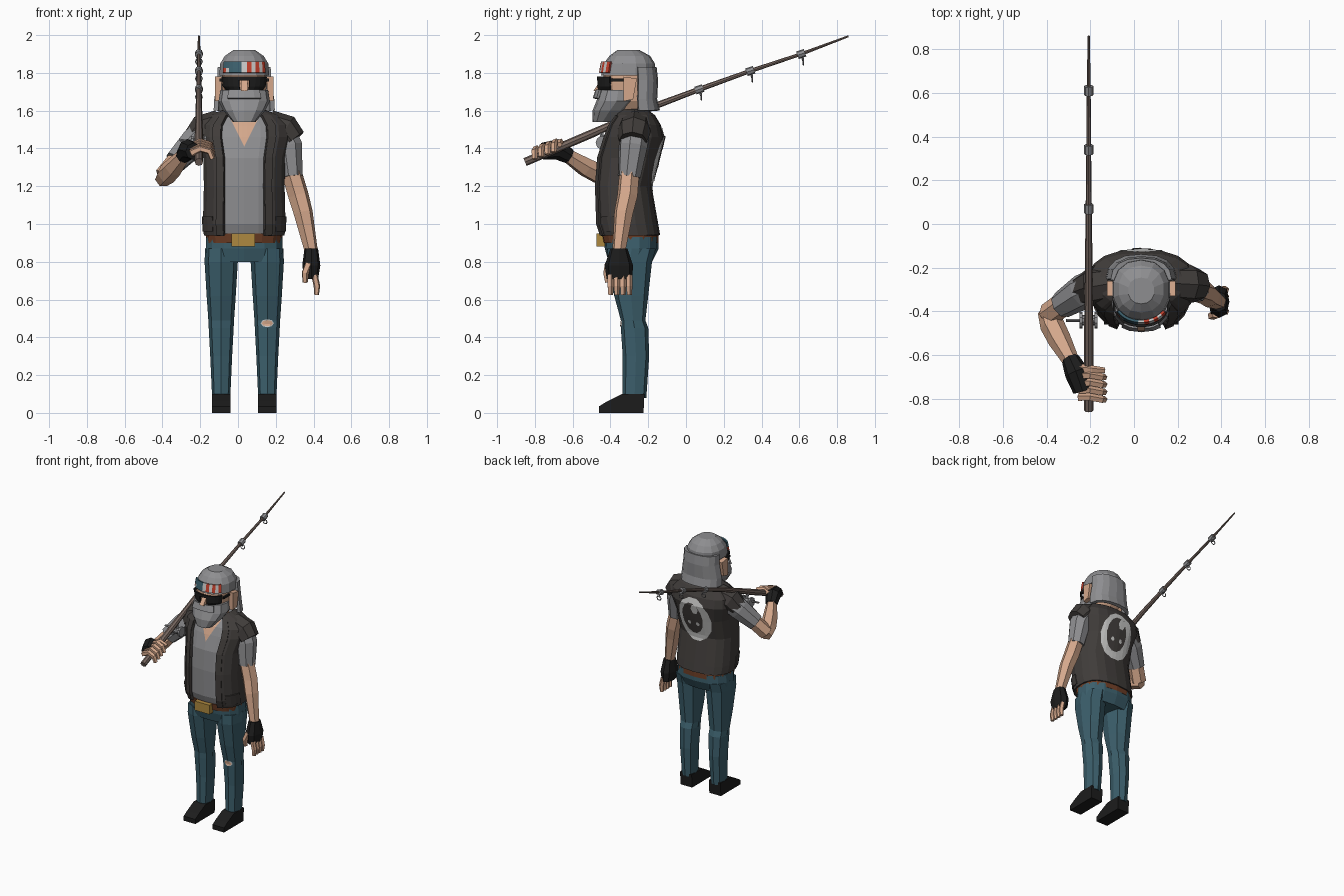
import bpy, bmesh, math
from mathutils import Vector
from mathutils.bvhtree import BVHTree

if "Cube" in bpy.data.objects:
    bpy.data.objects.remove(bpy.data.objects["Cube"])

CX = 0.033   # the body stands a little left of the world centre


def material(name, r, g, b):
    m = bpy.data.materials.new(name)
    m.use_nodes = True
    m.diffuse_color = (r, g, b, 1)
    m.node_tree.nodes["Principled BSDF"].inputs["Base Color"].default_value = (r, g, b, 1)
    return m


SKIN = material("skin", .66, .39, .26)
GREY = material("grey", .27, .27, .28)
VEST = material("charcoal leather", .052, .046, .043)
BLACK = material("black", .012, .012, .012)
DENIM = material("denim blue", .045, .115, .15)
ROD = material("rod brown", .19, .14, .12)
BELT = material("belt brown", .16, .05, .02)
GOLD = material("gold", .42, .25, .05)
RED = material("red", .55, .05, .025)
LIGHT = material("light grey", .58, .58, .57)


def finish(name, bm, mats, thick=0, recalc=True):
    if recalc:
        bmesh.ops.recalc_face_normals(bm, faces=bm.faces)
    me = bpy.data.meshes.new(name)
    bm.to_mesh(me)
    bm.free()
    for m in mats if isinstance(mats, list) else [mats]:
        me.materials.append(m)
    ob = bpy.data.objects.new(name, me)
    bpy.context.collection.objects.link(ob)
    if thick:
        s = ob.modifiers.new("thickness", "SOLIDIFY")
        s.thickness, s.offset = thick, 0
    return ob


def bridge(bm, rows, closed, rule=None):
    n = len(rows[0])
    for j in range(len(rows) - 1):
        for k in range(n if closed else n - 1):
            l = (k + 1) % n
            f = bm.faces.new((rows[j][k], rows[j][l], rows[j + 1][l], rows[j + 1][k]))
            f.material_index = rule(j, k) if rule else 0
    if closed:
        bm.faces.new(rows[0][::-1])
        bm.faces.new(rows[-1])


def surf(name, mats, rings, cx=CX, n=14, a=(0, 360), p=.8, off=0, thick=0, rule=None):
    """Stack of level rings (z, half width, front y, back y); angle 0 is the front."""
    bm, rows = bmesh.new(), []
    closed = a[1] - a[0] == 360
    for z, hw, yf, yb in rings:
        row = []
        for k in range(n if closed else n + 1):
            t = math.radians(a[0] + (a[1] - a[0]) * k / n)
            s, c = math.sin(t), math.cos(t)
            x = cx + (hw + off) * math.copysign(abs(s) ** p, s)
            y = (yf + yb) / 2 - ((yb - yf) / 2 + off) * math.copysign(abs(c) ** p, c)
            row.append(bm.verts.new((x, y, z)))
        rows.append(row)
    bridge(bm, rows, closed, rule)
    return finish(name, bm, mats, thick)


def tube(name, mat, pts, n=6):
    """Tube through points (x, y, z, radius)."""
    bm, rows = bmesh.new(), []
    ps = [Vector(q[:3]) for q in pts]
    prev = rot = None
    for i, q in enumerate(pts):
        d = (ps[min(i + 1, len(ps) - 1)] - ps[max(i - 1, 0)]).normalized()
        rot = prev.rotation_difference(d) @ rot if prev else d.to_track_quat('Z', 'Y')
        prev = d
        angles = [math.tau * k / n for k in range(n)]
        rows.append([bm.verts.new(ps[i] + rot @ Vector((math.cos(t), math.sin(t), 0)) * q[3])
                     for t in angles])
    bridge(bm, rows, True)
    return finish(name, bm, mat)


def prism(name, mat, x0, x1, profile):
    """Side profile (y, z) extruded from x0 to x1."""
    bm = bmesh.new()
    bridge(bm, [[bm.verts.new((x, y, z)) for y, z in profile] for x in (x0, x1)], True)
    return finish(name, bm, mat)


def box(name, mat, x0, x1, y0, y1, z0, z1):
    return prism(name, mat, x0, x1, [(y0, z0), (y1, z0), (y1, z1), (y0, z1)])


def plate(name, mat, outline, target, side, off=.004):
    """Flat (x, z) outline laid on the front (-1) or back (1) of a target."""
    bm = bmesh.new()
    bm.faces.new([bm.verts.new((x, side, z)) for x, z in outline])
    for axis in (0, 2):
        for i in range(80):
            co, no = Vector(), Vector()
            co[axis], no[axis] = -.4 + i * .03, 1
            bmesh.ops.bisect_plane(bm, geom=bm.verts[:] + bm.edges[:] + bm.faces[:],
                                   plane_co=co, plane_no=no)
    tree = BVHTree.FromObject(target, bpy.context.evaluated_depsgraph_get())
    for v in bm.verts[:]:
        hit = tree.ray_cast(v.co, Vector((0, -side, 0)))[0]
        if hit:
            v.co.y = hit.y + side * off
        else:
            bm.verts.remove(v)
    bm.normal_update()
    for f in bm.faces:
        if f.normal.y * side < 0:
            f.normal_flip()
    return finish(name, bm, mat, recalc=False)


def oval(x, z, rx, rz, n=14):
    return [(x + rx * math.cos(math.tau * k / n), z + rz * math.sin(math.tau * k / n))
            for k in range(n)]


# Torso: shirt, open vest with lapels and pockets, belt
TORSO = [(.94, .207, -.455, -.145), (1.0, .212, -.475, -.155), (1.2, .207, -.48, -.19),
         (1.35, .21, -.47, -.15), (1.46, .24, -.435, -.125), (1.52, .235, -.41, -.14),
         (1.57, .185, -.37, -.17), (1.6, .1, -.345, -.21)]
shirt = surf("shirt", GREY, TORSO[:-1], n=20, off=-.016)
vest = surf("vest", VEST, TORSO, n=16, a=(25, 335), thick=.016)
for side, a, b in (("left", (25, 38), (45, 85)), ("right", (322, 335), (275, 315))):
    surf(side + "_lapel", VEST, TORSO[:-1], n=1, a=a, off=.007, thick=.014)
    surf(side + "_pocket", VEST, [(.96, .209, -.46, -.148), (1.04, .211, -.476, -.162)],
         n=3, a=b, off=.008, thick=.01)
surf("belt", BELT, [(.9, .2, -.44, -.145), (.95, .205, -.45, -.145)], n=16)
box("buckle", GOLD, -.035, .09, -.475, -.43, .88, .95)
plate("neck_opening", SKIN, [(CX - .075, 1.56), (CX, 1.41), (CX + .075, 1.56)], shirt, -1)
surf("neck", SKIN, [(1.5, .075, -.37, -.21), (1.68, .06, -.36, -.22)], n=8)

# Round emblem on the back
plate("emblem_rim", LIGHT, oval(CX, 1.34, .135, .175), vest, 1)
plate("emblem_centre", VEST, oval(CX + .01, 1.35, .085, .125), vest, 1, .007)
plate("emblem_crest", LIGHT, oval(CX - .02, 1.43, .03, .04, 6), vest, 1, .009)
for dx in (-.03, .04):
    plate("emblem_eye", LIGHT, oval(CX + dx, 1.31, .014, .016, 8), vest, 1, .009)

# Jeans and shoes
surf("hips", DENIM, [(.8, .2, -.41, -.18), (.87, .208, -.43, -.145), (.93, .205, -.435, -.145)],
     n=14)
LEG = [(.08, .048, -.335, -.21), (.3, .058, -.335, -.195), (.45, .066, -.345, -.2),
       (.49, .068, -.345, -.215), (.62, .077, -.38, -.2), (.8, .088, -.415, -.18),
       (.87, .085, -.415, -.16)]
SHOE = [(-.46, 0), (-.46, .035), (-.42, .06), (-.34, .1), (-.22, .1), (-.225, 0)]
for side, s in (("left", 1), ("right", -1)):
    x = CX + s * .122
    leg = surf(side + "_leg", DENIM, LEG, cx=x, n=8)
    prism(side + "_shoe", BLACK, x - .049, x + .049, SHOE)
    if s > 0:
        plate("knee_tear_edge", LIGHT, oval(x, .475, .035, .022, 8), leg, -1, .003)
        plate("knee_tear", SKIN, oval(x, .475, .03, .016, 8), leg, -1, .006)

# Head, hair and beard
surf("head", SKIN, [(1.58, .07, -.38, -.24), (1.65, .11, -.43, -.2), (1.75, .12, -.44, -.2),
                    (1.84, .115, -.43, -.2)], n=12)
surf("hair_cap", GREY, [(1.785, .135, -.45, -.16), (1.85, .13, -.435, -.165),
                        (1.89, .105, -.405, -.19), (1.92, .06, -.365, -.245)], n=14, p=.9)
surf("hair_back", GREY, [(1.6, .15, -.37, -.15), (1.66, .147, -.36, -.165),
                         (1.76, .13, -.36, -.16), (1.83, .128, -.36, -.168)],
     n=8, a=(92, 268), thick=.025)
surf("beard", GREY, [(1.54, .06, -.495, -.39), (1.6, .11, -.495, -.31), (1.65, .136, -.475, -.26),
                     (1.71, .126, -.455, -.26)], n=12)
surf("moustache", GREY, [(1.665, .13, -.487, -.26), (1.71, .115, -.472, -.26)],
     n=4, a=(-38, 38), thick=.014)
prism("nose", SKIN, CX - .017, CX + .017, [(-.43, 1.7), (-.49, 1.705), (-.44, 1.78)])
for s in (1, -1):
    x = CX + s * .138
    prism("ear", SKIN, x - .018, x + .018,
          [(-.33, 1.65), (-.28, 1.66), (-.26, 1.77), (-.33, 1.78)])
    box("glasses_arm", BLACK, x - s * .02, x - s * .008, -.4, -.31, 1.755, 1.77)
    surf("lens", BLACK, [(1.712, .1, -.46, -.2), (1.73, .118, -.465, -.2), (1.78, .125, -.465, -.2)],
         n=4, a=(9, 64) if s > 0 else (-64, -9), thick=.012)
surf("glasses_bridge", BLACK, [(1.76, .125, -.465, -.2), (1.78, .125, -.465, -.2)],
     n=2, a=(-10, 10), thick=.012)

# Headband: blue patch on one side, red and light stripes elsewhere
surf("headband", [RED, LIGHT, DENIM],
     [(1.8, .138, -.455, -.16), (1.825, .136, -.451, -.16), (1.86, .132, -.444, -.16)],
     n=11, a=(-50, 50), p=.9, thick=.012,
     rule=lambda j, k: 2 if k < 5 and (j == 1 or k > 1) else k % 2)

# Left arm hanging down
tube("left_shoulder", VEST, [(.16, -.27, 1.52, .085), (.25, -.275, 1.49, .09),
                             (.29, -.28, 1.44, .075)], 8)
tube("left_sleeve", GREY, [(.22, -.27, 1.5, .08), (.265, -.28, 1.41, .078),
                           (.283, -.3, 1.25, .061)], 8)
tube("left_arm", SKIN, [(.285, -.3, 1.27, .055), (.32, -.31, 1.15, .056),
                        (.345, -.33, 1.06, .052), (.387, -.355, .86, .036)])
surf("left_glove", BLACK, [(.71, .036, -.42, -.285), (.78, .048, -.43, -.28),
                           (.87, .036, -.4, -.31)], cx=.388, n=8)
for i in range(4):
    y = -.4 + i * .033
    tube("left_finger", SKIN, [(.405, y, .73, .018), (.418, y, .67, .018), (.415, y, .625, .014)], 5)
tube("left_thumb", SKIN, [(.375, -.41, .79, .022), (.355, -.42, .74, .02), (.355, -.415, .69, .014)], 5)

# Right arm bent to hold the rod
tube("right_shoulder", VEST, [(-.095, -.27, 1.52, .085), (-.185, -.285, 1.49, .09),
                              (-.225, -.3, 1.44, .075)], 8)
tube("right_sleeve", GREY, [(-.15, -.27, 1.5, .08), (-.235, -.31, 1.43, .08),
                            (-.33, -.37, 1.33, .063)], 8)
tube("right_upper_arm", SKIN, [(-.31, -.355, 1.35, .054), (-.39, -.415, 1.25, .055)])
tube("right_forearm", SKIN, [(-.4, -.395, 1.235, .042), (-.375, -.46, 1.265, .056),
                             (-.34, -.53, 1.3, .053), (-.28, -.64, 1.37, .036)])
tube("right_glove", BLACK, [(-.29, -.62, 1.36, .042), (-.262, -.68, 1.395, .055),
                            (-.235, -.76, 1.385, .045)], 8)
for i in range(4):
    y, z = -.69 - i * .034, 1.41 - i * .012
    tube("right_finger", SKIN, [(-.25, y, z, .02), (-.2, y, z + .025, .019),
                                (-.15, y - .01, z + .01, .018), (-.135, y - .01, z - .03, .015)], 5)
tube("right_thumb", SKIN, [(-.25, -.66, 1.41, .022), (-.19, -.665, 1.435, .018),
                           (-.135, -.67, 1.42, .014)], 5)

# Fishing rod with line guides and reel
RX = -.207
tube("rod", ROD, [(RX, -.852, 1.328, .022), (RX, -.5, 1.478, .022), (RX, -.36, 1.54, .019),
                  (RX, -.15, 1.63, .017), (RX, .07, 1.713, .014), (RX, .34, 1.81, .011),
                  (RX, .61, 1.9, .009), (RX, .86, 1.994, .005)], 8)
for y, z in ((.07, 1.713), (.34, 1.81), (.61, 1.9)):
    tube("guide_collar", GREY, [(RX, y - .02, z - .007, .021), (RX, y + .02, z + .007, .021)], 8)
    tube("guide_stem", GREY, [(RX, y, z, .006), (RX, y + .01, z - .035, .005)], 4)
    loop = [(RX + .017 * math.cos(t), y + .012, z - .04 + .017 * math.sin(t), .004)
            for t in (math.tau * k / 8 for k in range(9))]
    tube("guide_loop", GREY, loop, 4)
tube("reel_stem", GREY, [(RX, -.45, 1.5, .012), (RX, -.44, 1.43, .012)])
tube("reel_spool", GREY, [(-.245, -.44, 1.43, .024), (-.17, -.44, 1.43, .024)], 10)
for x in (-.25, -.18):
    tube("reel_flange", GREY, [(x, -.44, 1.43, .038), (x + .014, -.44, 1.43, .038)], 10)
tube("reel_crank", GREY, [(-.24, -.44, 1.44, .007), (-.31, -.44, 1.445, .007)], 5)
